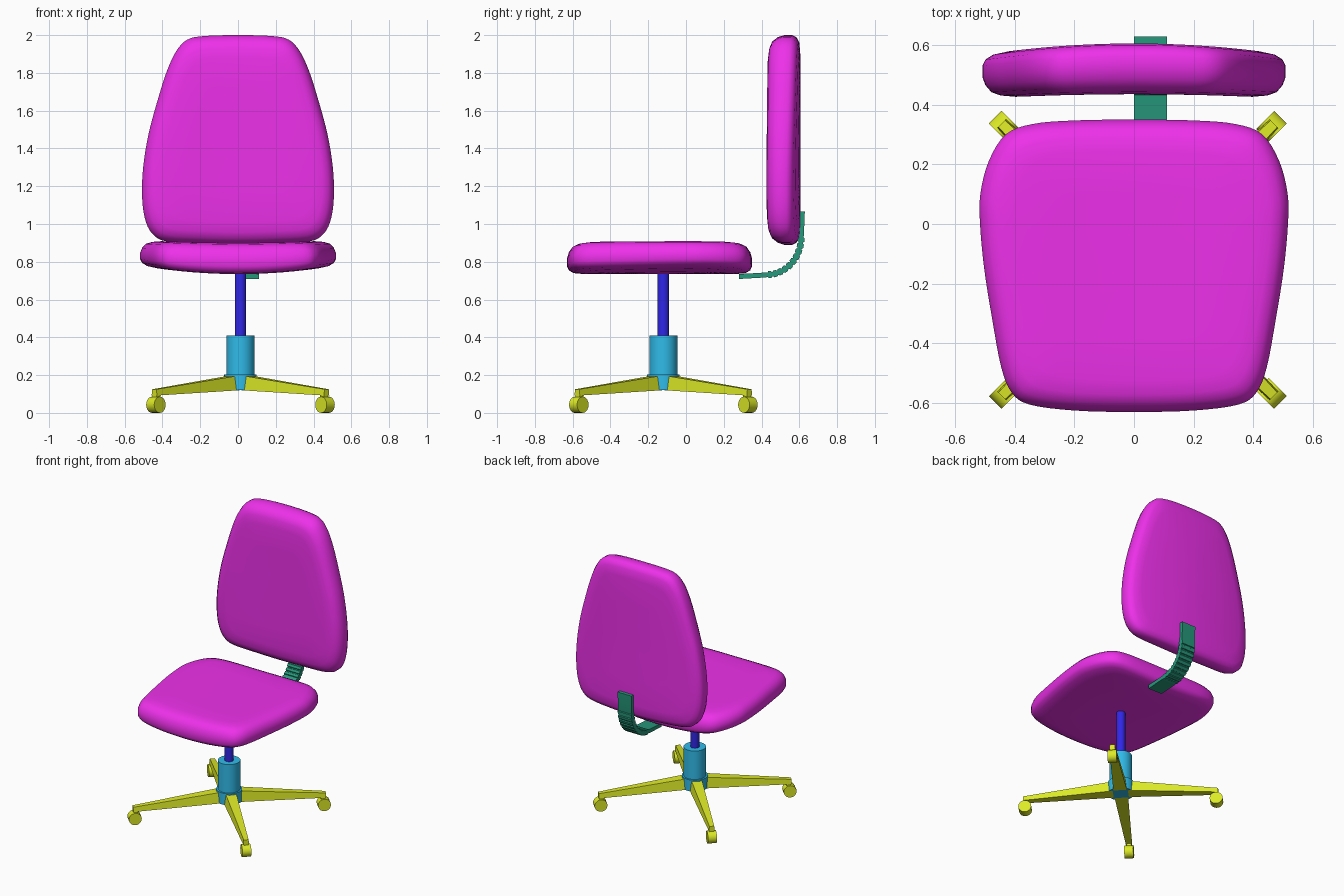
import bpy, bmesh, math
from mathutils import Matrix, Vector

if "Cube" in bpy.data.objects:
    bpy.data.objects.remove(bpy.data.objects["Cube"])

def material(name, c):
    m = bpy.data.materials.new(name)
    m.diffuse_color = (*c, 1)
    m.use_nodes = True
    m.node_tree.nodes["Principled BSDF"].inputs["Base Color"].default_value = m.diffuse_color
    return m

MAGENTA = material("magenta", (0.85, 0.03, 0.82))
BLUE = material("blue", (0.03, 0.02, 0.8))
SKY = material("sky", (0.03, 0.5, 0.82))
LIME = material("lime", (0.72, 0.82, 0.02))
GREEN = material("green", (0.02, 0.32, 0.2))

def finish(bm, name, mat, angle=35):
    bmesh.ops.recalc_face_normals(bm, faces=bm.faces)
    me = bpy.data.meshes.new(name)
    bm.to_mesh(me)
    bm.free()
    ob = bpy.data.objects.new(name, me)
    bpy.context.collection.objects.link(ob)
    me.materials.append(mat)
    bpy.ops.object.select_all(action='DESELECT')
    ob.select_set(True)
    bpy.context.view_layer.objects.active = ob
    bpy.ops.object.shade_smooth_by_angle(angle=math.radians(angle))
    return ob

def smooth_loop(pts, n=4):
    # closed Catmull-Rom curve
    out = []
    for i in range(len(pts)):
        a, b, c, d = (Vector(pts[(i + k) % len(pts)]) for k in (-1, 0, 1, 2))
        for s in range(n):
            t = s / n
            out.append(0.5 * (2*b + (c - a)*t + (2*a - 5*b + 4*c - d)*t*t + (3*b - a - 3*c + d)*t**3))
    return out

def cushion(name, half, thick, back_bend, place):
    # half outline runs from one centre end to the other; mirrored in u
    outline = smooth_loop(half + [(-u, v) for u, v in half[-2:0:-1]])
    vc = (half[0][1] + half[-1][1]) / 2
    # (inset, depth fraction) from the back face round to the front face
    rings = [(.4, 0), (.25, 0), (.09, 0), (.035, .03), (.01, .12), (0, .25), (0, .5), (.01, .7),
             (.03, .87), (.06, .955), (.11, 1), (.25, 1), (.4, 1)]
    def point(u, v, t):
        k = (u / 0.52) ** 2
        lo = back_bend * k
        hi = thick - 0.015 * (1 - min(k, 1))
        return place(u, v, lo + (hi - lo) * t)
    bm = bmesh.new()
    loops = []
    for inset, t in rings:
        s = 1 - inset / 0.5
        loops.append([bm.verts.new(point(p.x * s, vc + (p.y - vc) * s, t)) for p in outline])
    n = len(outline)
    for a, b in zip(loops, loops[1:]):
        for i in range(n):
            j = (i + 1) % n
            bm.faces.new((a[i], a[j], b[j], b[i]))
    for loop, t in ((loops[0], 0), (loops[-1], 1)):
        c = bm.verts.new(point(0, vc, t))
        for i in range(n):
            bm.faces.new((loop[i], loop[(i + 1) % n], c))
    return finish(bm, name, MAGENTA, 50)

# Seat and backrest cushions
cushion("seat",
        [(0, .35), (.2, .347), (.34, .335), (.43, .3), (.487, .21), (.515, .1), (.516, 0), (.502, -.15),
         (.475, -.32), (.445, -.48), (.41, -.565), (.35, -.605), (.2, -.625), (0, -.63)],
        0.18, 0.045, lambda u, v, d: (u, v, 0.735 + d))
cushion("backrest",
        [(0, 2.0), (.18, 1.995), (.27, 1.975), (.33, 1.91), (.38, 1.8), (.43, 1.64), (.475, 1.47), (.502, 1.3),
         (.508, 1.15), (.493, 1.03), (.455, .95), (.38, .908), (.2, .895), (0, .89)],
        0.185, 0.04, lambda u, v, d: (u, 0.605 - d, v))

# Back bracket: strip with a ribbed bend
path = [(.28, .722, .25, 1, .013), (.42, .73, .1, 1, .013)]
steps = 10
for i in range(steps):
    for f, h in ((.1, .012), (.2, .018), (.8, .018), (.9, .012)):
        a = math.pi / 2 * (i + f) / steps
        path.append((.43 + .18 * math.sin(a), .932 - .2 * math.cos(a), -math.sin(a), math.cos(a), h))
path += [(.611, .94, -1, 0, .013), (.615, 1.065, -1, 0, .014)]
path[0] = (.28, .722, -.05, 1, .013)
path[1] = (.42, .73, -.05, 1, .013)
bm = bmesh.new()
rows = []
for y, z, ny, nz, h in path:
    rows.append([bm.verts.new((x, y + s * h * ny, z + s * h * nz))
                 for x, s in ((0, -1), (.11, -1), (.11, 1), (0, 1))])
for a, b in zip(rows, rows[1:]):
    for i in range(4):
        j = (i + 1) % 4
        bm.faces.new((a[i], a[j], b[j], b[i]))
bm.faces.new(rows[0])
bm.faces.new(rows[-1])
finish(bm, "back_bracket", GREEN, 10)

# Column parts
CX, CY = 0.013, -0.12
def cylinder(name, r, z0, z1, mat, seg=32):
    bm = bmesh.new()
    bmesh.ops.create_cone(bm, cap_ends=True, segments=seg, radius1=r, radius2=r, depth=z1 - z0,
                          matrix=Matrix.Translation((CX, CY, (z0 + z1) / 2)))
    return finish(bm, name, mat)

cylinder("gas_post", 0.03, 0.13, 0.75, BLUE)
cylinder("column_sleeve", 0.074, 0.19, 0.41, SKY)
cylinder("base_hub", 0.086, 0.12, 0.203, SKY)

# Four tapered legs, each with a stem and a caster wheel
for k in range(4):
    turn = Matrix.Translation((CX, CY, 0)) @ Matrix.Rotation(math.radians(45 + 90 * k), 4, 'Z')
    bm = bmesh.new()
    ends = [[bm.verts.new((r, y * w, z)) for y, z in ((-1, lo), (1, lo), (.8, hi), (-.8, hi))]
            for r, w, lo, hi in ((.05, .045, .12, .197), (.645, .02, .092, .125))]
    for i in range(4):
        j = (i + 1) % 4
        bm.faces.new((ends[0][i], ends[0][j], ends[1][j], ends[1][i]))
    bm.faces.new(ends[0])
    bm.faces.new(ends[1])
    bm.transform(turn)
    finish(bm, f"base_leg_{k + 1}", LIME)
    bm = bmesh.new()
    bmesh.ops.create_cone(bm, cap_ends=True, segments=20, radius1=.043, radius2=.043, depth=.06,
                          matrix=Matrix.Translation((.633, 0, .043)) @ Matrix.Rotation(math.pi / 2, 4, 'X'))
    bmesh.ops.create_cube(bm, size=1, matrix=Matrix.Translation((.627, 0, .08)) @ Matrix.Diagonal((.03, .03, .04, 1)))
    bm.transform(turn)
    finish(bm, f"caster_{k + 1}", LIME)
